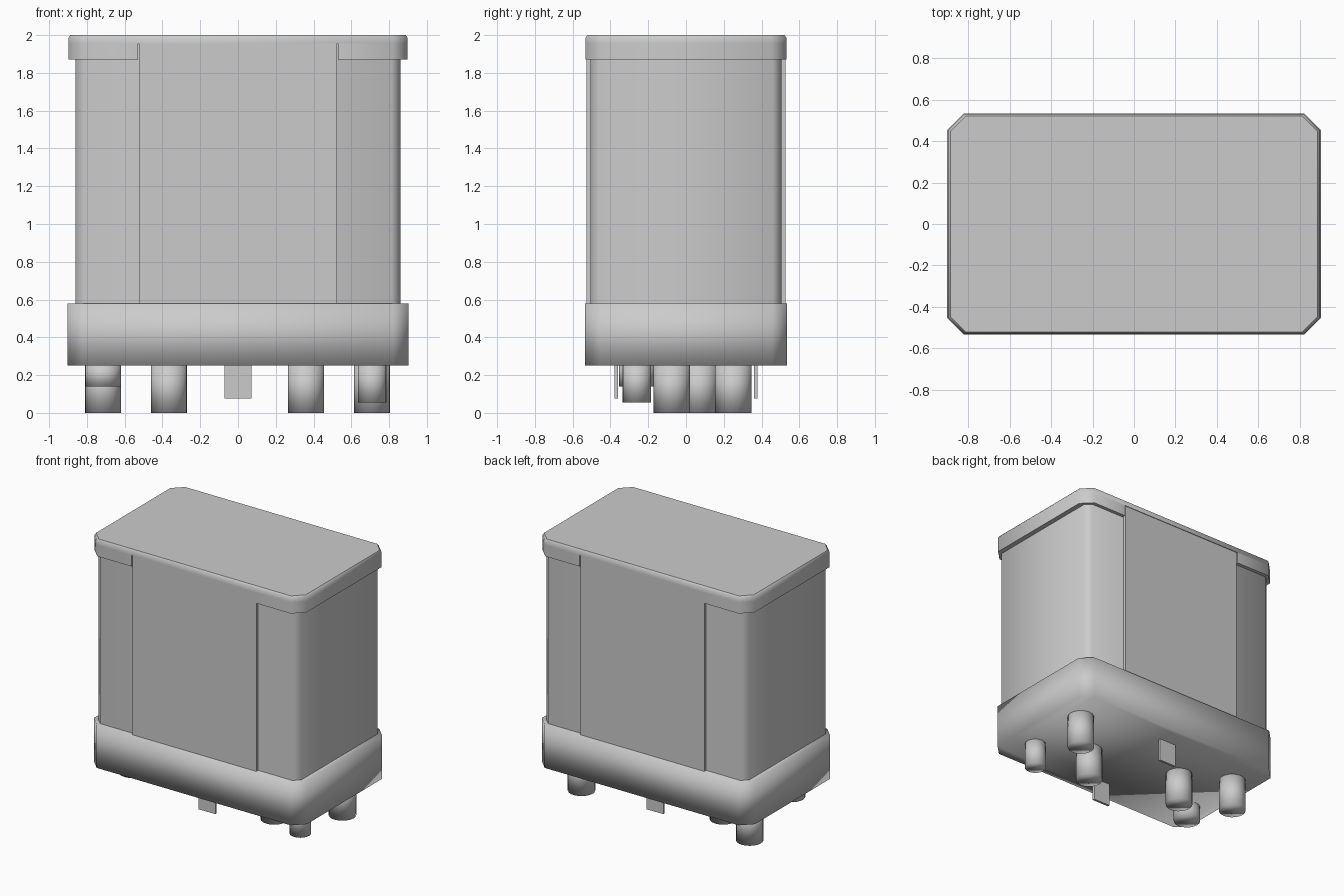
import bpy, bmesh, math

if "Cube" in bpy.data.objects:
    bpy.data.objects.remove(bpy.data.objects["Cube"])


def octagon(hx, hy, c):
    """Rectangle outline with cut corners, counter-clockwise."""
    return [(hx, -hy + c), (hx, hy - c), (hx - c, hy), (-hx + c, hy),
            (-hx, hy - c), (-hx, -hy + c), (-hx + c, -hy), (hx - c, -hy)]


def finish(bm, name, angle):
    bmesh.ops.recalc_face_normals(bm, faces=bm.faces)
    mesh = bpy.data.meshes.new(name)
    bm.to_mesh(mesh)
    bm.free()
    ob = bpy.data.objects.new(name, mesh)
    bpy.context.collection.objects.link(ob)
    bpy.ops.object.select_all(action='DESELECT')
    ob.select_set(True)
    bpy.context.view_layer.objects.active = ob
    bpy.ops.object.shade_smooth_by_angle(angle=math.radians(angle))
    return ob


def loft(name, levels, angle=50, poke=False):
    """Stack of (z, outline) levels joined by walls and capped."""
    bm = bmesh.new()
    rings = [[bm.verts.new((x, y, z)) for x, y in pts] for z, pts in levels]
    n = len(rings[0])
    for a, b in zip(rings, rings[1:]):
        for i in range(n):
            j = (i + 1) % n
            bm.faces.new((a[i], a[j], b[j], b[i]))
    bm.faces.new(rings[0][::-1])
    top = bm.faces.new(rings[-1])
    if poke:
        bmesh.ops.poke(bm, faces=[top])
    return finish(bm, name, angle)


def circle(cx, cy, r, n=20):
    return [(cx + r * math.cos(2 * math.pi * i / n),
             cy + r * math.sin(2 * math.pi * i / n)) for i in range(n)]


def rect(x0, x1, y0, y1):
    return [(x0, y0), (x1, y0), (x1, y1), (x0, y1)]


# Base plinth
base = octagon(0.903, 0.535, 0.08)
loft("base", [(0.25, base), (0.58, base)], angle=95)

# Main housing
body = octagon(0.86, 0.505, 0.045)
loft("housing", [(0.56, body), (1.96, body)])

# Lid with softened top edge
lid = octagon(0.898, 0.532, 0.078)
lid_top = octagon(0.888, 0.522, 0.074)
loft("lid", [(1.955, lid), (1.985, lid), (2.0, lid_top)], poke=True)

# Lid skirts at both ends, leaving a notch for the panels
for s, side in ((1, "right"), (-1, "left")):
    skirt = [(s * x, y) for x, y in
             [(0.53, -0.532), (0.82, -0.532), (0.898, -0.454),
              (0.898, 0.454), (0.82, 0.532), (0.53, 0.532)]]
    loft("lid_skirt_" + side, [(1.87, skirt), (1.956, skirt)])

# Raised panels and flat centre tabs, front and back
for s, side in ((-1, "front"), (1, "back")):
    y0, y1 = sorted((s * 0.49, s * 0.527))
    panel = rect(-0.524, 0.524, y0, y1)
    loft("panel_" + side, [(0.57, panel), (1.956, panel)])
    y0, y1 = sorted((s * 0.36, s * 0.378))
    tab = rect(-0.072, 0.072, y0, y1)
    loft("tab_" + side, [(0.075, tab), (0.26, tab)])

# Connector pins: x, y, radius, tip height
pins = [(0.71, 0.25, 0.096, 0), (0.71, -0.26, 0.076, 0.055),
        (0.36, -0.075, 0.096, 0), (-0.365, 0.07, 0.096, 0),
        (-0.715, 0.25, 0.096, 0), (-0.715, -0.258, 0.096, 0.14)]
for i, (x, y, r, z) in enumerate(pins):
    pin = circle(x, y, r)
    loft(f"pin_{i + 1}", [(z, pin), (0.26, pin)], angle=95)
